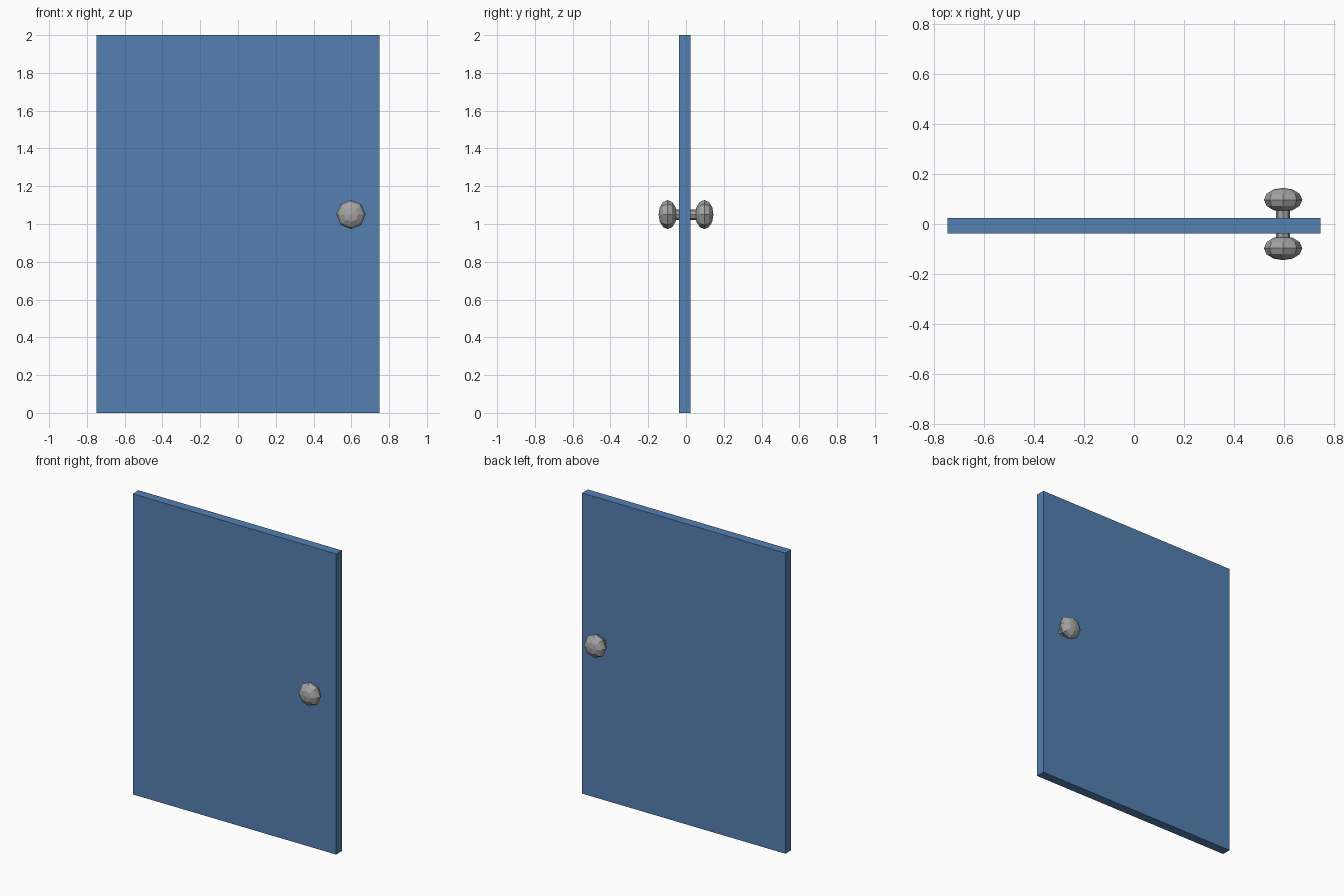
import bpy, math
from mathutils import Matrix

if "Cube" in bpy.data.objects:
    bpy.data.objects.remove(bpy.data.objects["Cube"])


def material(name, rgb):
    m = bpy.data.materials.new(name)
    m.diffuse_color = (*rgb, 1)
    m.use_nodes = True
    m.node_tree.nodes["Principled BSDF"].inputs["Base Color"].default_value = m.diffuse_color
    return m


blue = material("blue_paint", (0.089, 0.216, 0.445))
grey = material("grey_metal", (0.37, 0.37, 0.37))


def finish(name, mat, matrix):
    ob = bpy.context.object
    ob.name = name
    ob.data.transform(matrix)
    ob.data.materials.append(mat)
    return ob


KNOB_X, KNOB_Z = 0.598, 1.05
TURN = Matrix.Rotation(math.radians(90), 4, 'X')

# Door panel, set slightly forward of the knob centre
bpy.ops.mesh.primitive_cube_add(size=1)
finish("door_panel", blue,
       Matrix.Translation((0, -0.007, 1)) @ Matrix.Diagonal((1.497, 0.061, 2, 1)))

# Spindle running through the door
bpy.ops.mesh.primitive_cylinder_add(vertices=8, radius=0.028, depth=0.17)
finish("knob_spindle", grey, Matrix.Translation((KNOB_X, 0, KNOB_Z)) @ TURN)

# Flattened low-poly knobs on both sides
for name, side in (("front_knob", -1), ("back_knob", 1)):
    bpy.ops.mesh.primitive_uv_sphere_add(segments=8, ring_count=6, radius=1)
    finish(name, grey,
           Matrix.Translation((KNOB_X, side * 0.097, KNOB_Z)) @ TURN
           @ Matrix.Diagonal((0.077, 0.077, 0.048, 1)))
